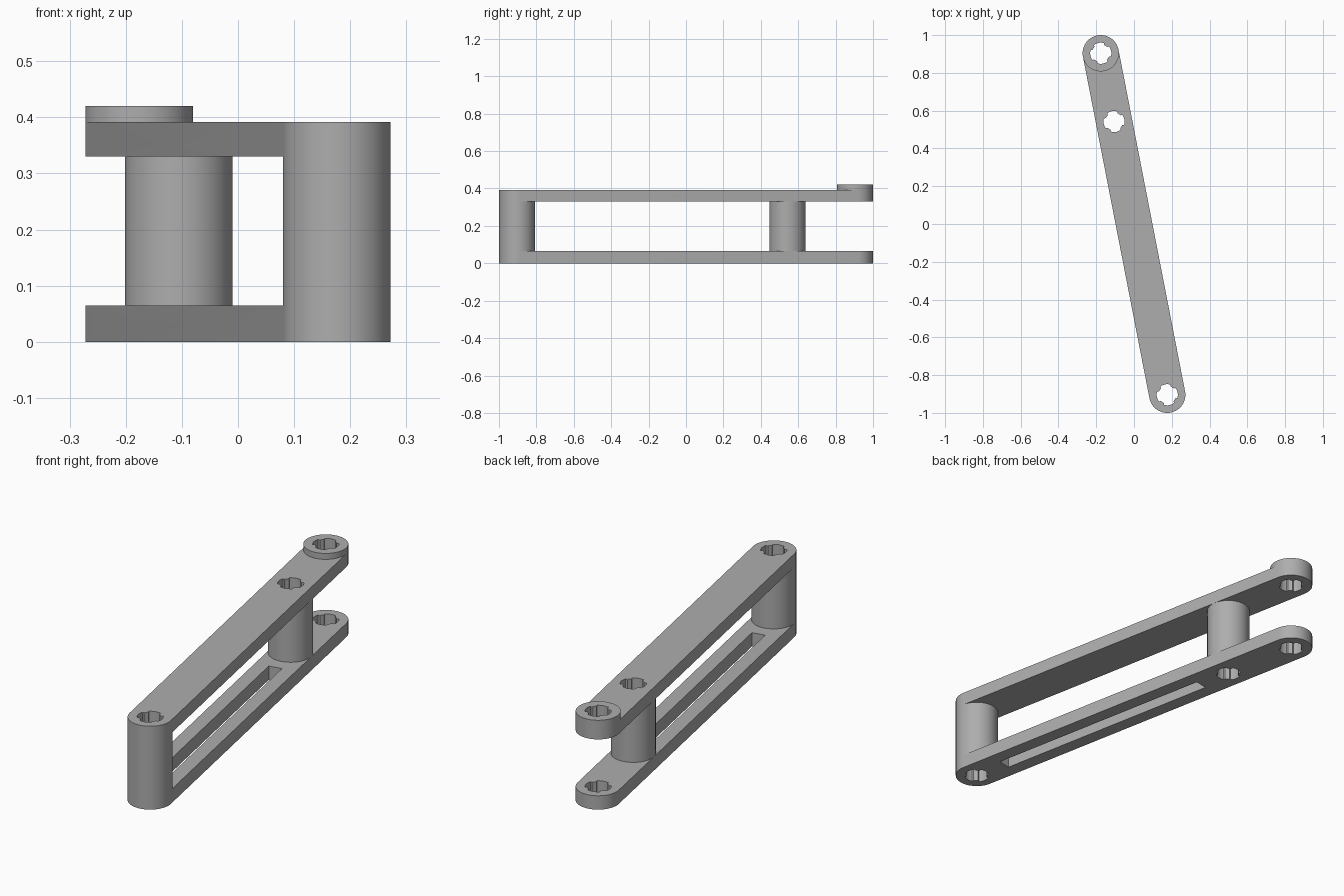
import bpy, bmesh, math
from mathutils import Matrix

if "Cube" in bpy.data.objects:
    bpy.data.objects.remove(bpy.data.objects["Cube"])

R = 0.096                      # half width of the arm
L = math.hypot(0.176, 0.904)   # half distance between end holes
M = 0.6 * L                    # middle post position
ANGLE = math.atan2(0.904, -0.176)
N = 32                         # steps per half circle


def arc(cx, r, a0, a1, n=N):
    return [(cx + r * math.cos(math.radians(a0 + (a1 - a0) * i / n)),
             r * math.sin(math.radians(a0 + (a1 - a0) * i / n))) for i in range(n + 1)]


def prism(name, pts, z0, z1):
    bm = bmesh.new()
    face = bm.faces.new([bm.verts.new((x, y, z0)) for x, y in pts])
    top = bmesh.ops.extrude_face_region(bm, geom=[face])
    for v in top['geom']:
        if isinstance(v, bmesh.types.BMVert):
            v.co.z = z1
    bmesh.ops.recalc_face_normals(bm, faces=bm.faces)
    me = bpy.data.meshes.new(name)
    bm.to_mesh(me)
    bm.free()
    ob = bpy.data.objects.new(name, me)
    bpy.context.collection.objects.link(ob)
    return ob


def cut(target, cutter):
    mod = target.modifiers.new("cut", 'BOOLEAN')
    mod.operation = 'DIFFERENCE'
    mod.solver = 'EXACT'
    mod.object = cutter
    bpy.context.view_layer.objects.active = target
    bpy.ops.object.modifier_apply(modifier=mod.name)
    bpy.data.objects.remove(cutter)


def gap(x0, x1, round_end, z0, z1):
    # space beside a round post at x0, up to a round post (or open end) at x1
    w = 0.2
    pts = [(x0, -w)] + arc(x0, R, -90, 90) + [(x0, w), (x1, w)]
    if round_end:
        pts += arc(x1, R, 90, 270)
    return prism("gap", pts + [(x1, -w)], z0, z1)


# full height rounded bar
arm = prism("link_arm", arc(L, R, -90, 90) + arc(-L, R, 90, 270), 0, 0.42)

# openings between the two plates, and the step around the raised boss
cut(arm, gap(-L, M, True, 0.065, 0.33))
cut(arm, gap(M, L + 0.3, False, 0.065, 0.33))
step = [(-L - 0.3, -0.2), (L, -0.2)] + arc(L, R, 270, 90) + [(L, 0.2), (-L - 0.3, 0.2)]
cut(arm, prism("step", step, 0.392, 0.5))

# slot in the lower plate
a, b, h = -L + 0.16, M - 0.16, 0.031
cut(arm, prism("slot", [(a, -h), (b, -h), (b, h), (a, h)], -0.1, 0.2))

# notched cross holes through both plates and posts
for x in (-L, M, L):
    pts = []
    for k in range(4):
        pts += arc(x, 0.056, 90 * k - 29, 90 * k + 29, 8)
        pts += arc(x, 0.047, 90 * k + 33, 90 * k + 57, 4)
    cut(arm, prism("hole", pts, -0.1, 0.6))

arm.data.transform(Matrix.Rotation(ANGLE, 4, 'Z'))

grey = bpy.data.materials.new("light_grey")
grey.diffuse_color = (0.42, 0.42, 0.42, 1)
grey.use_nodes = True
grey.node_tree.nodes["Principled BSDF"].inputs["Base Color"].default_value = grey.diffuse_color
arm.data.materials.clear()
arm.data.materials.append(grey)
for p in arm.data.polygons:
    p.material_index = 0

bpy.ops.object.select_all(action='DESELECT')
arm.select_set(True)
bpy.context.view_layer.objects.active = arm
bpy.ops.object.shade_smooth_by_angle(angle=math.radians(30))
